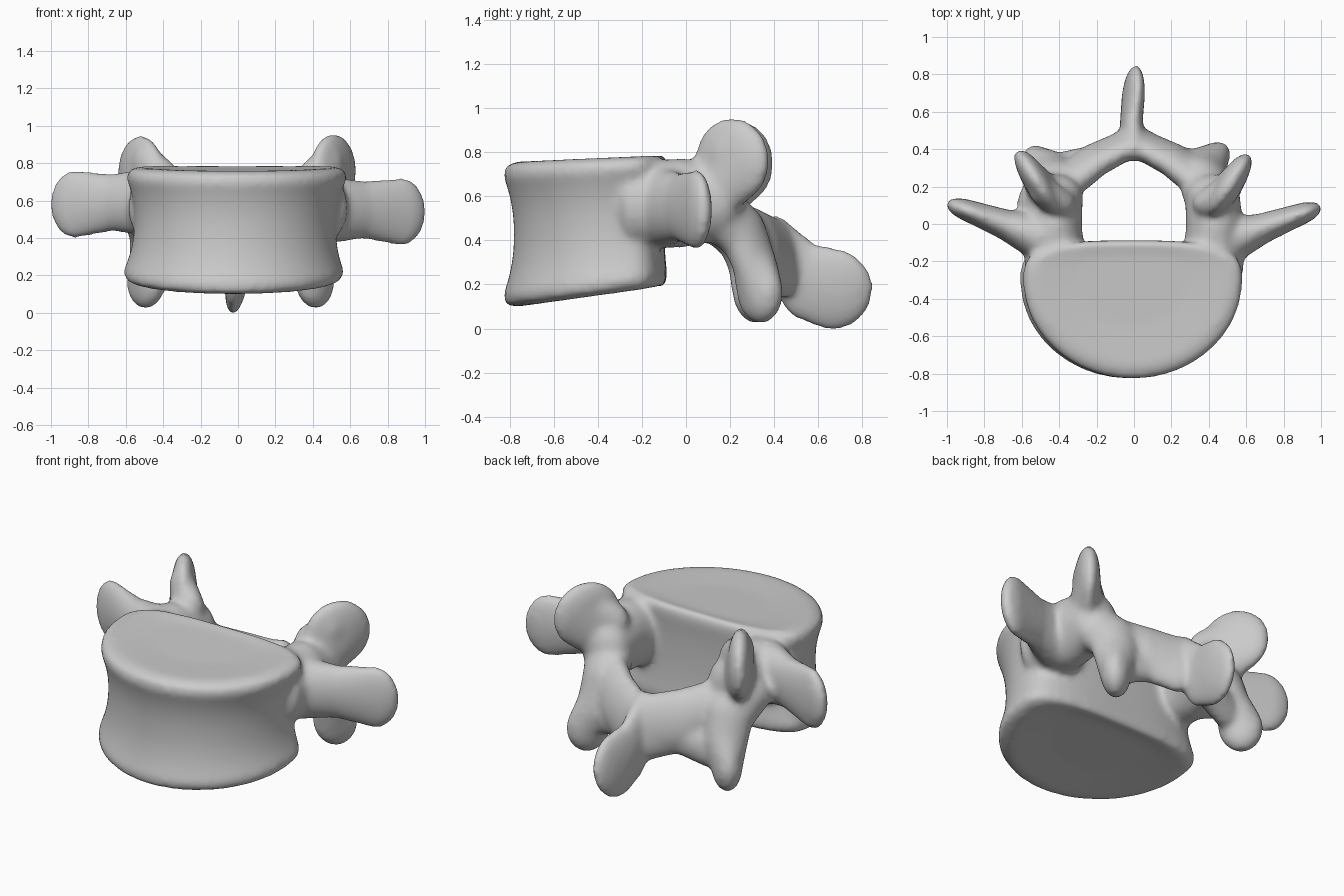
import bpy, bmesh
from math import cos, sin, pi, radians
from mathutils import Matrix, Vector, Euler

cube = bpy.data.objects.get("Cube")
if cube:
    bpy.data.objects.remove(cube, do_unlink=True)

bone = bpy.data.materials.new("bone grey")
bone.use_nodes = True
bone.diffuse_color = (0.6, 0.6, 0.6, 1)
bone.node_tree.nodes["Principled BSDF"].inputs["Base Color"].default_value = (0.6, 0.6, 0.6, 1)

bm = bmesh.new()

# Unit ball that is copied along every limb
ball = bmesh.new()
bmesh.ops.create_uvsphere(ball, u_segments=16, v_segments=10, radius=1)
ball.verts.index_update()
ball_points = [v.co.copy() for v in ball.verts]
ball_faces = [[v.index for v in f.verts] for f in ball.faces]
ball.free()


def outline(a):
    """Rounded front, flattened back."""
    c, s = cos(a), sin(a)
    if s < 0:
        return 0.61 * c, -0.3 + 0.55 * s
    x = 0.61 * abs(c) ** 0.7 * (1 if c > 0 else -1)
    return x, -0.3 + 0.22 * s ** 0.6


def body(profile, n=72):
    """Waisted drum whose end plates are tilted and slightly dished."""
    rings = []
    for t, k in profile:
        ring = []
        for i in range(n):
            x, y = outline(2 * pi * i / n)
            x, y = x * k - 0.025 + 0.02 * t, -0.25 + (y + 0.25) * k
            low = 0.085 + 0.14 * (y + 0.85)
            high = 0.755 + 0.045 * (y + 0.85)
            ring.append(bm.verts.new((x, y, low + (high - low) * t)))
        rings.append(ring)
    for a, b in zip(rings, rings[1:]):
        for i in range(n):
            j = (i + 1) % n
            bm.faces.new((a[i], a[j], b[j], b[i]))
    bm.faces.new(rings[0][::-1])
    bm.faces.new(rings[-1])


def limb(stations, side=1, shift=(0, 0, 0), steps=5):
    """Sweep an ellipsoid through (centre, radii, (tilt, roll, yaw)) stations."""
    for a, b in zip(stations, stations[1:]):
        for i in range(steps + 1):
            p, r, e = [Vector(u).lerp(Vector(v), i / steps) for u, v in zip(a, b)]
            p = Vector((p.x * side, p.y, p.z)) + Vector(shift)
            rot = Euler((radians(e.x), radians(e.y * side), radians(e.z * side)))
            m = Matrix.LocRotScale(p, rot, r)
            verts = [bm.verts.new(m @ co) for co in ball_points]
            for face in ball_faces:
                bm.faces.new([verts[k] for k in face])


# Vertebral body
waist = [(t / 20, 0.885 + 0.13 * abs(t / 10 - 1) ** 2.2) for t in range(2, 19)]
body([(0.03, 0.5), (0, 0.86), (0.03, 0.95)] + waist + [(0.97, 0.95), (1, 0.86), (0.98, 0.5)])

# Paired parts; the two sides differ slightly
for side in (1, -1):
    right = side < 0
    # Pedicle
    limb([((0.42, -0.24, 0.56), (0.17, 0.1, 0.2), (0, 0, 0)),
          ((0.43, -0.02, 0.57), (0.155, 0.13, 0.205), (0, 0, 0)),
          ((0.42, 0.15, 0.57), (0.15, 0.12, 0.17), (0, 0, 0))], side)
    # Transverse process
    limb([((0.5, -0.09, 0.55), (0.12, 0.13, 0.18), (0, 0, 20)),
          ((0.67, -0.03, 0.55), (0.1, 0.085, 0.155), (0, 0, 22)),
          ((0.87, 0.045, 0.54), (0.145, 0.06, 0.185), (0, 0, 20))],
         side, (0, 0.02, 0.04) if right else (0, 0, 0))
    # Superior articular process, with its inner shoulder curling forwards
    limb([((0.44, 0.12, 0.6), (0.1, 0.12, 0.12), (0, 0, -35)),
          ((0.51, 0.21, 0.76), (0.07, 0.2, 0.2), (0, 0, -33))],
         side, (-0.01, 0.02, -0.01) if right else (0, 0, 0))
    limb([((0.49, 0.17, 0.79), (0.07, 0.09, 0.12), (0, 0, -40)),
          ((0.4, 0.11, 0.71), (0.09, 0.08, 0.11), (0, 0, 0))], side)
    # Pars and inferior articular process
    limb([((0.41, 0.15, 0.53), (0.15, 0.12, 0.13), (0, 0, -20)),
          ((0.38, 0.26, 0.43), (0.14, 0.1, 0.14), (10, 0, -25)),
          ((0.4, 0.31, 0.3), (0.12, 0.09, 0.14), (10, 0, -35)),
          ((0.42, 0.335, 0.17), (0.085, 0.125, 0.15), (8, 0, -45))],
         side, (-0.07, -0.02, 0) if right else (-0.01, 0, 0))
    # Lamina, and the web beneath it
    limb([((0.35, 0.23, 0.46), (0.11, 0.09, 0.14), (20, 0, -35)),
          ((0.21, 0.34, 0.38), (0.1, 0.085, 0.17), (15, 0, -40)),
          ((0.0, 0.445, 0.33), (0.08, 0.075, 0.17), (10, 0, 0))], side)
    limb([((0.37, 0.32, 0.24), (0.08, 0.07, 0.11), (0, 0, -25)),
          ((0.2, 0.36, 0.29), (0.08, 0.065, 0.11), (0, 0, -25)),
          ((0.06, 0.44, 0.26), (0.06, 0.065, 0.13), (0, 0, -25))], side)

# Spinous process
limb([((0, 0.43, 0.36), (0.065, 0.09, 0.16), (15, 0, 0)),
      ((-0.015, 0.54, 0.215), (0.06, 0.13, 0.18), (0, 5, 0)),
      ((-0.005, 0.665, 0.18), (0.058, 0.19, 0.19), (0, 8, -5))])

mesh = bpy.data.meshes.new("vertebra")
bm.to_mesh(mesh)
bm.free()
mesh.materials.append(bone)
vertebra = bpy.data.objects.new("vertebra", mesh)
bpy.context.collection.objects.link(vertebra)

# Fuse all parts into one skin and soften the joints
fuse = vertebra.modifiers.new("fuse", "REMESH")
fuse.mode = "VOXEL"
fuse.voxel_size = 0.016
fuse.use_smooth_shade = True
soften = vertebra.modifiers.new("soften", "SMOOTH")
soften.factor = 0.5
soften.iterations = 16
